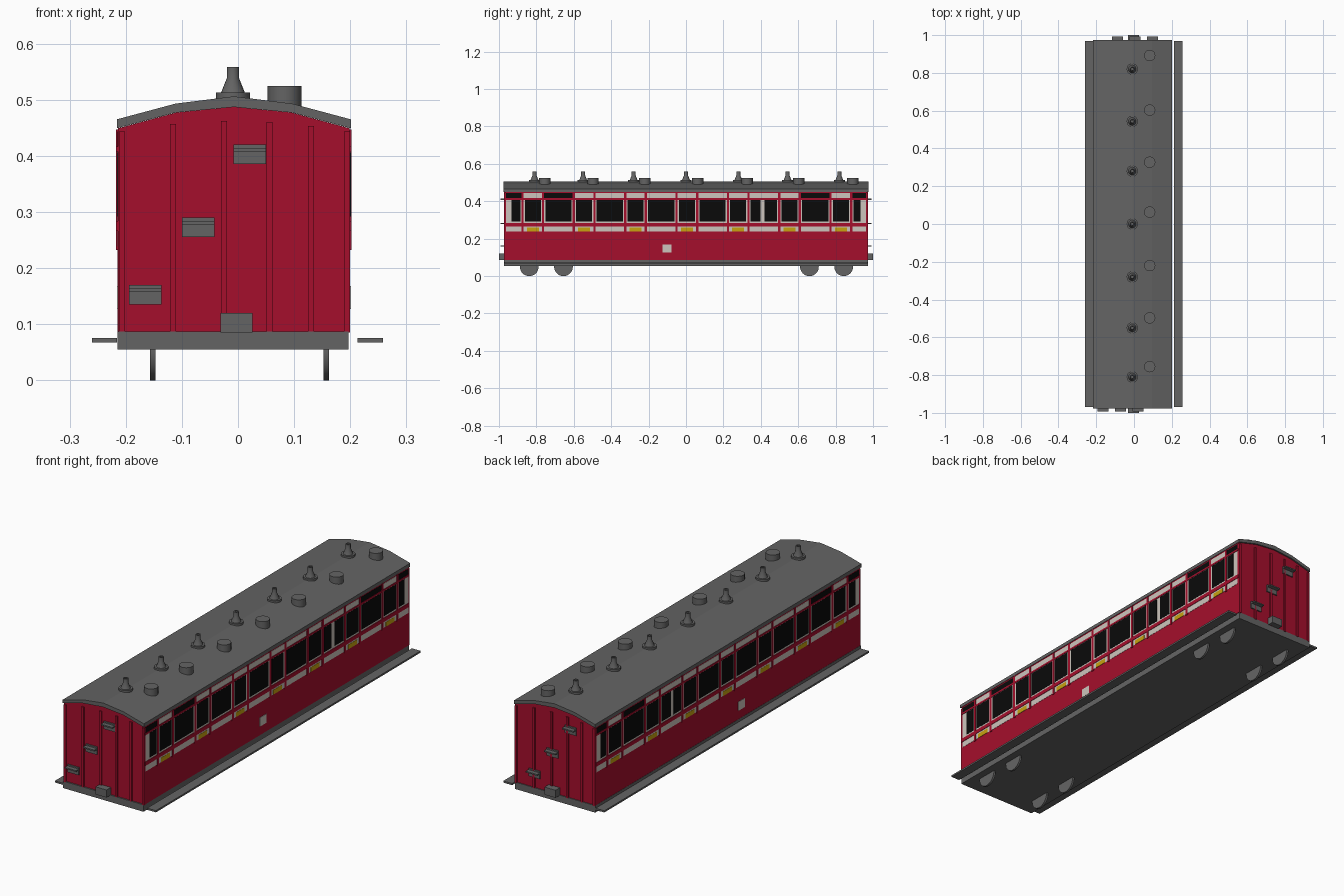
import bpy, bmesh, math
from mathutils import Matrix, Vector

if "Cube" in bpy.data.objects:
    bpy.data.objects.remove(bpy.data.objects["Cube"])


def material(name, r, g, b):
    m = bpy.data.materials.new(name)
    m.diffuse_color = (r, g, b, 1)
    m.use_nodes = True
    m.node_tree.nodes["Principled BSDF"].inputs["Base Color"].default_value = m.diffuse_color
    return m


RED = material("crimson paint", 0.376, 0.0045, 0.025)
GREY = material("dark grey", 0.127, 0.127, 0.127)
CREAM = material("cream paint", 0.61, 0.56, 0.51)
GLASS = material("black glass", 0.003, 0.003, 0.003)
GOLD = material("gold trim", 0.58, 0.36, 0.005)

CX = -0.0075            # centre line of the coach
HALF = 0.2065           # half width
END = 0.968             # half length of the body


def finish(name, bm, mat, smooth=False):
    bmesh.ops.recalc_face_normals(bm, faces=bm.faces)
    me = bpy.data.meshes.new(name)
    bm.to_mesh(me)
    bm.free()
    me.materials.append(mat)
    ob = bpy.data.objects.new(name, me)
    bpy.context.collection.objects.link(ob)
    if smooth:
        bpy.context.view_layer.objects.active = ob
        ob.select_set(True)
        bpy.ops.object.shade_smooth_by_angle(angle=math.radians(35))
        ob.select_set(False)
    return ob


def add_box(bm, x0, x1, y0, y1, z0, z1):
    mid = Vector(((x0 + x1) / 2, (y0 + y1) / 2, (z0 + z1) / 2))
    size = (abs(x1 - x0), abs(y1 - y0), abs(z1 - z0), 1)
    bmesh.ops.create_cube(bm, size=1, matrix=Matrix.Translation(mid) @ Matrix.Diagonal(size))


def boxes(name, mat, items):
    bm = bmesh.new()
    for b in items:
        add_box(bm, *b)
    return finish(name, bm, mat)


def extrude_profile(name, mat, points, y0, y1):
    bm = bmesh.new()
    face = bm.faces.new([bm.verts.new((x, y0, z)) for x, z in points])
    res = bmesh.ops.extrude_face_region(bm, geom=[face])
    verts = [v for v in res["geom"] if isinstance(v, bmesh.types.BMVert)]
    bmesh.ops.translate(bm, verts=verts, vec=(0, y1 - y0, 0))
    return finish(name, bm, mat)


def add_lathe(bm, x, y, profile, seg=20):
    rings = []
    for r, z in profile:
        rings.append([bm.verts.new((x + r * math.cos(2 * math.pi * i / seg),
                                    y + r * math.sin(2 * math.pi * i / seg), z))
                      for i in range(seg)])
    for a, b in zip(rings, rings[1:]):
        for i in range(seg):
            j = (i + 1) % seg
            bm.faces.new((a[i], a[j], b[j], b[i]))
    bm.faces.new(rings[0][::-1])
    bm.faces.new(rings[-1])


# Arched roof and the body beneath it
arch = [(-0.2085, 0.449), (-0.104, 0.477), (0, 0.487), (0.104, 0.477), (0.2085, 0.449)]
low = [(CX + x, z) for x, z in arch]
high = [(x, z + 0.016 + 0.003 * (abs(x - CX) < 0.05)) for x, z in reversed(low)]
extrude_profile("roof", GREY, low + high, -0.977, 0.975)
body = [(CX + x * HALF / 0.2085, z) for x, z in arch]
extrude_profile("body", RED, body + [(CX + HALF, 0.086), (CX - HALF, 0.086)], -END, END)

# Chassis and long footboards
boxes("chassis", GREY, [(-0.215, 0.197, -0.974, 0.972, 0.055, 0.087)])
boxes("footboards", GREY, [(-0.26, -0.216, -0.97, 0.97, 0.067, 0.075),
                           (0.213, 0.258, -0.97, 0.97, 0.067, 0.075)])

# Wheels
bm = bmesh.new()
for x in (-0.152, 0.157):
    for y in (-0.838, -0.655, 0.66, 0.843):
        bmesh.ops.create_cone(bm, cap_ends=True, segments=32, radius1=0.05, radius2=0.05, depth=0.01,
                              matrix=Matrix.Translation((x, y, 0.05)) @ Matrix.Rotation(math.pi / 2, 4, 'Y'))
finish("wheels", bm, GREY, True)

# Roof lamp tops and ventilator drums
lamps, drums = bmesh.new(), bmesh.new()
for y in (-0.81, -0.55, -0.28, 0.0, 0.28, 0.543, 0.82):
    add_lathe(lamps, -0.009, y, [(0.03, 0.49), (0.03, 0.513), (0.021, 0.513), (0.011, 0.538),
                                 (0.011, 0.558), (0.006, 0.558), (0.006, 0.548)])
for y in (-0.755, -0.497, -0.22, 0.063, 0.327, 0.603, 0.892):
    add_lathe(drums, 0.083, y, [(0.03, 0.485), (0.03, 0.524)])
finish("roof_lamps", lamps, GREY, True)
finish("roof_ventilators", drums, GREY, True)

# End ribs, climbing steps and couplings
ribs, steps, couplings = [], [], []
for s in (-1, 1):
    for x, top in ((-0.207, 0.443), (-0.116, 0.457), (-0.025, 0.462),
                   (0.056, 0.460), (0.130, 0.453), (0.194, 0.443)):
        cx = x if s < 0 else 2 * CX - x
        ribs.append((cx - 0.0055, cx + 0.0055, s * 0.96, s * 0.974, 0.085, top))
    for x, z in (((-0.165, 0.135), (-0.071, 0.255), (0.021, 0.385)) if s < 0 else
                 ((0.098, 0.135), (0.005, 0.255), (-0.088, 0.385))):
        steps.append((x - 0.029, x + 0.029, s * 0.96, s * 0.974, z, z + 0.035))
        steps.append((x - 0.029, x + 0.029, s * 0.96, s * 0.993, z + 0.023, z + 0.029))
    couplings.append((-0.031, 0.026, s * 0.96, s * 1.0, 0.085, 0.12))
boxes("end_ribs", RED, ribs)
boxes("end_steps", GREY, steps)
boxes("couplings", GREY, couplings)

# Side panelling: narrow door bays alternate with wide window bays
doors = [0.0045 + 0.2745 * (i - 3) for i in range(7)]
posts = [-END] + [d + o for d in doors for o in (-0.055, 0.055)] + [END]
cream, glass, gold, frame = [], [], [], []


def plate(bucket, y0, y1, z0, z1, thick):
    for s in (-1, 1):
        face = CX + s * HALF
        bucket.append((face - s * 0.004, face + s * thick, y0, y1, z0, z1))


for i, (a, b) in enumerate(zip(posts, posts[1:])):
    a, b = a + 0.006, b - 0.006
    plate(cream, a, b, 0.284, 0.408, 0.001)
    plate(cream, a, b, 0.238, 0.266, 0.001)
    plate(glass if i in (0, 2, 12, 14) else cream, a, b, 0.417, 0.443, 0.001)
    g0 = a + (0.028 if i == 0 else 0.006)
    g1 = b - (0.028 if i == 14 else 0.006)
    if i == 10:                                  # divided window
        spans = [(g0, a + 0.058), (a + 0.08, g1)]
    else:
        spans = [(g0, g1)]
    for p, q in spans:
        plate(glass, p, q, 0.292, 0.406, 0.002)
    if i % 2:                                    # gold door handle plates
        mid = (a + b) / 2
        plate(gold, mid - 0.032, mid + 0.032, 0.238, 0.259, 0.002)

for y in posts[1:-1]:
    plate(frame, y - 0.006, y + 0.006, 0.232, 0.447, 0.003)
for z0, z1 in ((0.266, 0.284), (0.408, 0.417)):
    plate(frame, -END, END, z0, z1, 0.003)

plate(cream, -0.125, -0.077, 0.127, 0.168, 0.002)   # square notice plate
boxes("cream_panels", CREAM, cream)
boxes("windows", GLASS, glass)
boxes("door_plates", GOLD, gold)
boxes("window_frames", RED, frame)
